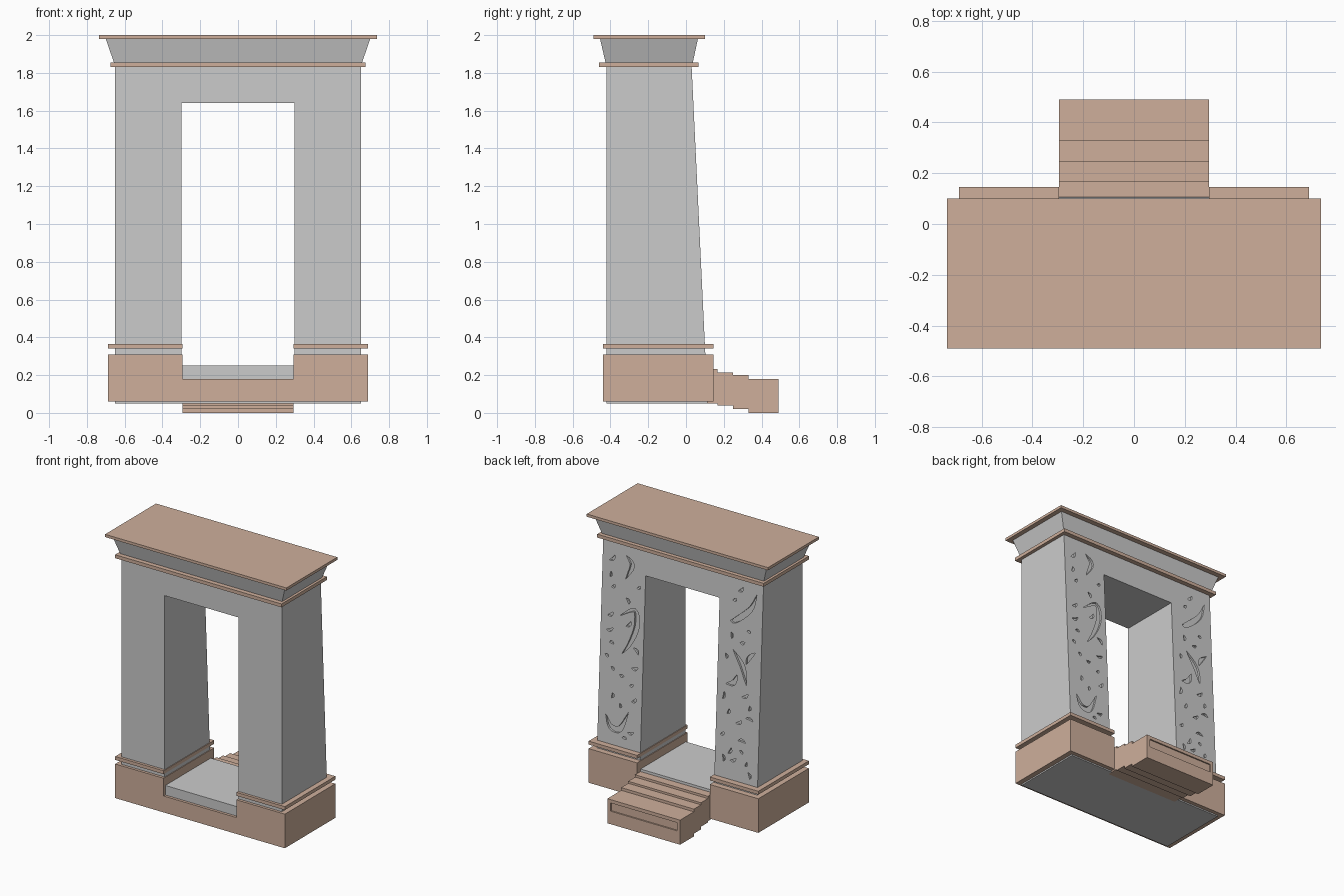
import bpy, bmesh, math, random
from mathutils import Vector

if "Cube" in bpy.data.objects:
    bpy.data.objects.remove(bpy.data.objects["Cube"])

random.seed(4)
brown = bpy.data.materials.new("brown_trim")
brown.diffuse_color = (0.62, 0.43, 0.33, 1)
brown.use_nodes = True
brown.node_tree.nodes["Principled BSDF"].inputs["Base Color"].default_value = brown.diffuse_color


def back_y(z):
    """Y of the sloping rear face at height z."""
    return 0.10 - (z - 0.36) * 0.07 / 1.47


def finish(name, bm, mat=None):
    bmesh.ops.recalc_face_normals(bm, faces=bm.faces)
    me = bpy.data.meshes.new(name)
    bm.to_mesh(me)
    bm.free()
    ob = bpy.data.objects.new(name, me)
    bpy.context.collection.objects.link(ob)
    if mat:
        me.materials.append(mat)
    return ob


def frustum(name, lo, hi, mat=None):
    """Solid between two rectangles (x0, x1, y0, y1, z)."""
    bm = bmesh.new()
    rings = []
    for x0, x1, y0, y1, z in (lo, hi):
        rings.append([bm.verts.new(p) for p in
                      ((x0, y0, z), (x1, y0, z), (x1, y1, z), (x0, y1, z))])
    a, b = rings
    bm.faces.new(a)
    bm.faces.new(b)
    for i in range(4):
        j = (i + 1) % 4
        bm.faces.new((a[i], a[j], b[j], b[i]))
    return finish(name, bm, mat)


def box(name, x0, x1, y0, y1, z0, z1, mat=None):
    return frustum(name, (x0, x1, y0, y1, z0), (x0, x1, y0, y1, z1), mat)


def cut(ob, cutter):
    """Subtract the cutter for good and remove it."""
    mod = ob.modifiers.new("cut", 'BOOLEAN')
    mod.operation = 'DIFFERENCE'
    mod.solver = 'EXACT'
    mod.object = cutter
    bpy.context.view_layer.objects.active = ob
    bpy.ops.object.modifier_apply(modifier=mod.name)
    bpy.data.objects.remove(cutter)


def smooth_path(pts, n=4):
    """Catmull-Rom curve through the points."""
    p = [Vector(q) for q in pts]
    p = [2 * p[0] - p[1]] + p + [2 * p[-1] - p[-2]]
    out = []
    for i in range(1, len(p) - 2):
        a, b, c, d = p[i - 1:i + 3]
        for k in range(n):
            t = k / n
            out.append(0.5 * (2 * b + (c - a) * t + (2 * a - 5 * b + 4 * c - d) * t * t
                              + (3 * b - a - 3 * c + d) * t ** 3))
    return out + [p[-2]]


def add_stroke(bm, pts, width):
    """Pointed ribbon prism straddling the rear face."""
    path = smooth_path(pts)
    n = len(path)
    left, right = [], []
    for i in range(1, n - 1):
        d = (path[i + 1] - path[i - 1]).normalized()
        off = Vector((-d.y, d.x)) * width / 2 * math.sin(math.pi * i / (n - 1))
        left.append(path[i] + off)
        right.append(path[i] - off)
    outline = [path[0]] + left + [path[-1]] + right[::-1]
    inner = [bm.verts.new((q.x, back_y(q.y) - 0.015, q.y)) for q in outline]
    outer = [bm.verts.new((q.x, back_y(q.y) + 0.02, q.y)) for q in outline]
    bm.faces.new(inner)
    bm.faces.new(outer)
    for i in range(len(outline)):
        j = (i + 1) % len(outline)
        bm.faces.new((inner[i], inner[j], outer[j], outer[i]))
    return path


# Gateway body with a sloping rear face and a doorway
body = frustum("gate_body", (-0.65, 0.65, -0.42, back_y(0.05), 0.05),
               (-0.65, 0.65, -0.42, back_y(1.84), 1.84))
cut(body, box("doorway_cutter", -0.30, 0.30, -0.8, 0.8, 0.25, 1.64))

# Carved marks on the rear of both legs: large strokes, then small chips
strokes = [
    ([(.46, 1.745), (.41, 1.685), (.46, 1.575)], .035),
    ([(.50, 1.30), (.38, 1.37), (.36, 1.26), (.41, 1.125), (.475, 1.03)], .04),
    ([(.59, .573), (.545, .49), (.47, .494), (.405, .63)], .045),
    ([(-.60, 1.74), (-.55, 1.62), (-.43, 1.51), (-.39, 1.50)], .04),
    ([(-.42, 1.30), (-.50, 1.195), (-.535, 1.07)], .04),
    ([(-.46, 1.13), (-.43, 1.06), (-.37, 1.04)], .035),
    ([(-.60, 1.32), (-.55, 1.27), (-.53, 1.22)], .03),
]
bm = bmesh.new()
taken = []
for pts, w in strokes:
    taken += add_stroke(bm, pts, w)
for side in (1, -1):
    made = 0
    for _ in range(400):
        c = Vector((side * random.uniform(0.35, 0.60), random.uniform(0.42, 1.76)))
        if made == 20 or any((c - q).length < 0.065 for q in taken):
            continue
        ang = random.uniform(0, math.pi)
        d = Vector((math.cos(ang), math.sin(ang))) * random.uniform(0.015, 0.032)
        bend = Vector((-d.y, d.x)) * 0.35
        taken += add_stroke(bm, [c - d, c + bend, c + d], 0.02)
        made += 1
cut(body, finish("carving_cutter", bm))

# Flared cornice, band below it and cap slab
frustum("cornice", (-0.655, 0.655, -0.425, 0.035, 1.85), (-0.70, 0.70, -0.455, 0.063, 1.98))
box("upper_band", -0.675, 0.675, -0.46, 0.065, 1.83, 1.855, brown)
box("cap_slab", -0.735, 0.735, -0.49, 0.10, 1.98, 2.0, brown)

# Plinth: a block and a moulding around each leg, and a low front sill
for side, label in ((1, "right"), (-1, "left")):
    x0, x1 = sorted((side * 0.295, side * 0.688))
    box(label + "_plinth", x0, x1, -0.44, 0.145, 0.06, 0.31, brown)
    box(label + "_leg_band", x0, x1, -0.44, 0.145, 0.34, 0.365, brown)
box("front_sill", -0.295, 0.295, -0.44, -0.10, 0.06, 0.18, brown)

# Rear steps, each lower and further out
steps = [(0.08, 0.168, 0.05, 0.232), (0.168, 0.248, 0.04, 0.215),
         (0.248, 0.33, 0.02, 0.20), (0.33, 0.49, 0.0, 0.18)]
for i, (y0, y1, z0, z1) in enumerate(steps):
    step = box(f"step_{i + 1}", -0.295, 0.295, y0, y1, z0, z1, brown)
# Shallow slot in the rear of the lowest step
cut(step, box("slot_cutter", -0.27, 0.27, 0.48, 0.55, 0.095, 0.155))
